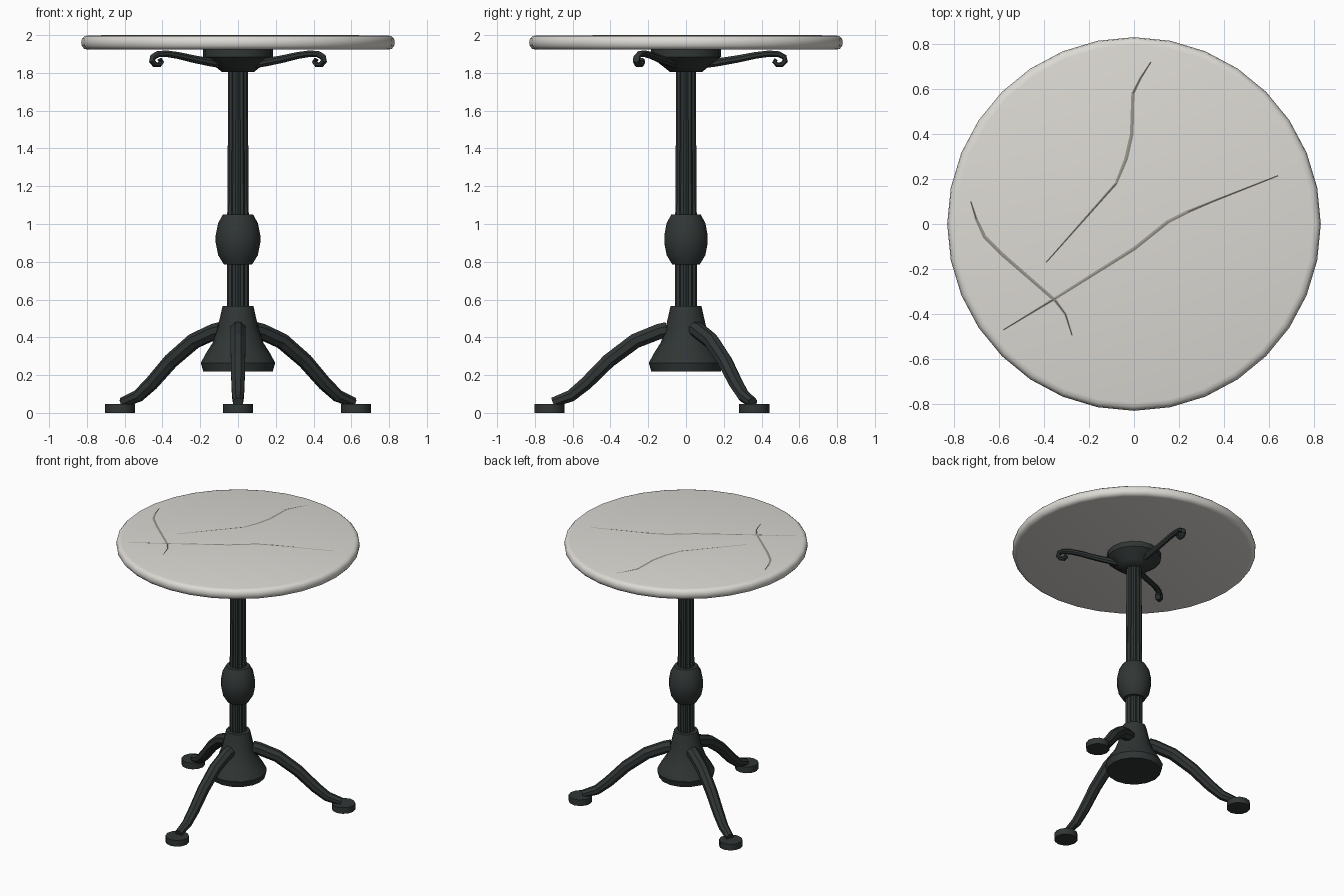
import bpy, bmesh
from math import sin, cos, pi, radians
from mathutils import Vector, Matrix

if "Cube" in bpy.data.objects:
    bpy.data.objects.remove(bpy.data.objects["Cube"])


def material(name, rgb):
    m = bpy.data.materials.new(name)
    m.diffuse_color = (*rgb, 1)
    m.use_nodes = True
    m.node_tree.nodes["Principled BSDF"].inputs["Base Color"].default_value = m.diffuse_color
    return m


IRON = material("iron", (0.03, 0.037, 0.036))
STONE = material("stone", (0.72, 0.70, 0.66))
VEIN = material("vein", (0.32, 0.30, 0.27))


def finish(name, bm, mat, smooth=40):
    bmesh.ops.recalc_face_normals(bm, faces=bm.faces)
    me = bpy.data.meshes.new(name)
    bm.to_mesh(me)
    bm.free()
    me.materials.append(mat)
    ob = bpy.data.objects.new(name, me)
    bpy.context.collection.objects.link(ob)
    if smooth:
        bpy.ops.object.select_all(action='DESELECT')
        ob.select_set(True)
        bpy.context.view_layer.objects.active = ob
        bpy.ops.object.shade_smooth_by_angle(angle=radians(smooth))
    return ob


def skin(bm, rings):
    """Bridge closed rings of points and cap both ends."""
    vs = [[bm.verts.new(p) for p in r] for r in rings]
    n = len(vs[0])
    for a, b in zip(vs, vs[1:]):
        for i in range(n):
            bm.faces.new((a[i], a[(i + 1) % n], b[(i + 1) % n], b[i]))
    bm.faces.new(vs[0])
    bm.faces.new(vs[-1])


def lathe(name, profile, n, mat=IRON, flute=1.0, smooth=40, at=(0, 0)):
    """Turned part from (radius, z) pairs; flute < 1 cuts grooves."""
    bm = bmesh.new()
    rings = []
    for r, z in profile:
        rr = [r * (flute if i % 2 else 1) for i in range(n)]
        rings.append([(at[0] + rr[i] * cos(2 * pi * i / n),
                       at[1] + rr[i] * sin(2 * pi * i / n), z) for i in range(n)])
    skin(bm, rings)
    return finish(name, bm, mat, smooth)


def sweep(name, pts, widths, ref, n, mat, half=None, turn=0, smooth=40):
    """Bar along a planar path; ref is the normal of the path's plane."""
    pts = [Vector(p) for p in pts]
    ref = Vector(ref)
    rot = Matrix.Rotation(radians(turn), 3, 'Z')
    rings = []
    for k, p in enumerate(pts):
        t = (pts[min(k + 1, len(pts) - 1)] - pts[max(k - 1, 0)]).normalized()
        side = t.cross(ref)
        w = widths[k]
        h = half or w
        off = pi / n if n > 4 else 0
        rings.append([rot @ (p + side * w * cos(2 * pi * i / n + off)
                             + ref * h * sin(2 * pi * i / n + off)) for i in range(n)])
    bm = bmesh.new()
    skin(bm, rings)
    return finish(name, bm, mat, smooth)


# Round stone top with a soft rim
lathe("table_top", [(0.795, 1.923), (0.815, 1.928), (0.827, 1.943), (0.83, 1.962),
                    (0.826, 1.982), (0.813, 1.994), (0.795, 1.998)], 32, STONE)

# Surface veins
veins = [
    [(-.58, -.47), (-.35, -.33), (0, -.11), (.15, .01), (.24, .055), (.36, .105), (.64, .215)],
    [(-.39, -.17), (-.08, .18), (-.035, .29), (-.01, .4), (-.005, .58), (.03, .65), (.075, .72)],
    [(-.725, .1), (-.70, .02), (-.665, -.055), (-.58, -.14), (-.35, -.34), (-.305, -.40),
     (-.275, -.495)]]
for i, v in enumerate(veins):
    sweep(f"marble_vein_{i + 1}", [(x, y, 1.998) for x, y in v],
          [.003, .006, .008, .008, .007, .005, .003], (0, 0, 1), 4, VEIN, half=0.002, smooth=0)

# Fluted column, central bulb, flared base and top cup
lathe("column", [(0.058, 0.5), (0.057, 1.05), (0.055, 1.28), (0.052, 1.83)], 24,
      flute=0.86, smooth=0)
lathe("column_bulb", [(0.074, 0.785), (0.105, 0.835), (0.118, 0.90), (0.118, 0.94),
                      (0.105, 1.005), (0.08, 1.05)], 14)
lathe("base", [(0.184, 0.22), (0.197, 0.265), (0.17, 0.315), (0.135, 0.37),
               (0.11, 0.44), (0.082, 0.565)], 16)
lathe("top_cup", [(0.085, 1.805), (0.11, 1.825), (0.155, 1.86), (0.185, 1.885),
                  (0.185, 1.924)], 16)

# Three curved legs with round feet
leg = [(.10, .44), (.14, .432), (.27, .38), (.41, .275), (.53, .155), (.61, .09), (.705, .055)]
for name, a in (("front", -90), ("back_right", 30), ("back_left", 150)):
    sweep(name + "_leg", [(r, 0, z) for r, z in leg],
          [.044, .044, .043, .041, .038, .034, .028], (0, 1, 0), 8, IRON, turn=a, smooth=0)
    lathe(name + "_foot", [(0.08, 0), (0.08, 0.046)], 12,
          at=(.722 * cos(radians(a)), .722 * sin(radians(a))))

# Three scrolled brackets under the top
scroll = [(.08, 1.845), (.16, 1.855), (.27, 1.873), (.37, 1.893), (.44, 1.902), (.49, 1.899),
          (.52, 1.884), (.525, 1.862), (.508, 1.844), (.482, 1.843), (.468, 1.858), (.478, 1.872)]
for name, a in (("back", 90), ("front_left", 210), ("front_right", 330)):
    sweep(name + "_bracket", [(r, 0, z) for r, z in scroll],
          [.024, .023, .021, .019, .018, .017, .016, .016, .015, .014, .013, .011],
          (0, 1, 0), 8, IRON, half=0.02, turn=a)
